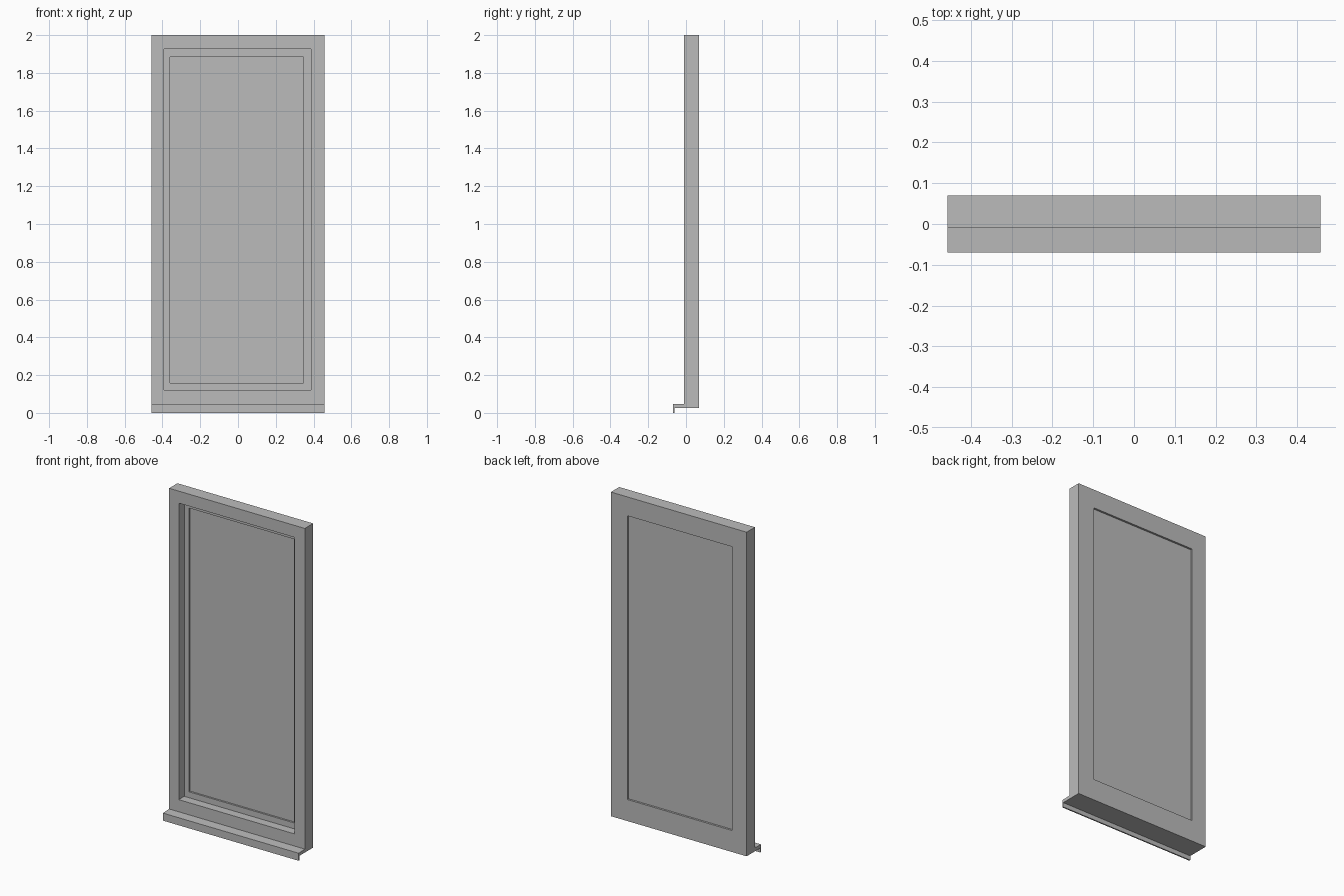
import bpy, bmesh

if "Cube" in bpy.data.objects:
    bpy.data.objects.remove(bpy.data.objects["Cube"])

grey = bpy.data.materials.new("plain grey")
grey.diffuse_color = (0.5, 0.5, 0.5, 1)
grey.use_nodes = True
grey.node_tree.nodes["Principled BSDF"].inputs["Base Color"].default_value = grey.diffuse_color


def extrude_loops(name, outer, inner, axis, a, b):
    """Extrude a polygon (optionally with a matching hole) from a to b along an axis."""
    bm = bmesh.new()

    def ring(pts, d):
        return [bm.verts.new((p, d, q) if axis == "y" else (d, p, q)) for p, q in pts]

    o0, o1 = ring(outer, a), ring(outer, b)
    n = len(outer)
    if inner:
        i0, i1 = ring(inner, a), ring(inner, b)
    for k in range(n):
        j = (k + 1) % n
        bm.faces.new((o0[k], o0[j], o1[j], o1[k]))
        if inner:
            bm.faces.new((i0[k], i1[k], i1[j], i0[j]))
            bm.faces.new((o0[k], i0[k], i0[j], o0[j]))
            bm.faces.new((o1[k], o1[j], i1[j], i1[k]))
    if not inner:
        bm.faces.new(o0[::-1])
        bm.faces.new(o1)
    bmesh.ops.recalc_face_normals(bm, faces=bm.faces)
    mesh = bpy.data.meshes.new(name)
    bm.to_mesh(mesh)
    bm.free()
    mesh.materials.append(grey)
    obj = bpy.data.objects.new(name, mesh)
    bpy.context.collection.objects.link(obj)
    return obj


def rect(x0, x1, z0, z1):
    return [(x0, z0), (x1, z0), (x1, z1), (x0, z1)]


frame_edge = rect(-0.457, 0.457, 0.027, 2.0)
opening = rect(-0.392, 0.386, 0.122, 1.927)
pane_edge = rect(-0.360, 0.346, 0.158, 1.885)

# Outer frame, recessed sash flush with the back, thin pane
extrude_loops("outer_frame", frame_edge, opening, "y", -0.010, 0.070)
extrude_loops("sash", opening, pane_edge, "y", 0.043, 0.070)
extrude_loops("pane", pane_edge, None, "y", 0.054, 0.058)

# Sill with a drip lip at its front edge, profile in y and z
sill = [(-0.010, 0.048), (-0.070, 0.046), (-0.070, 0.0),
        (-0.062, 0.0), (-0.062, 0.027), (-0.010, 0.027)]
extrude_loops("sill", sill, None, "x", -0.457, 0.457)
